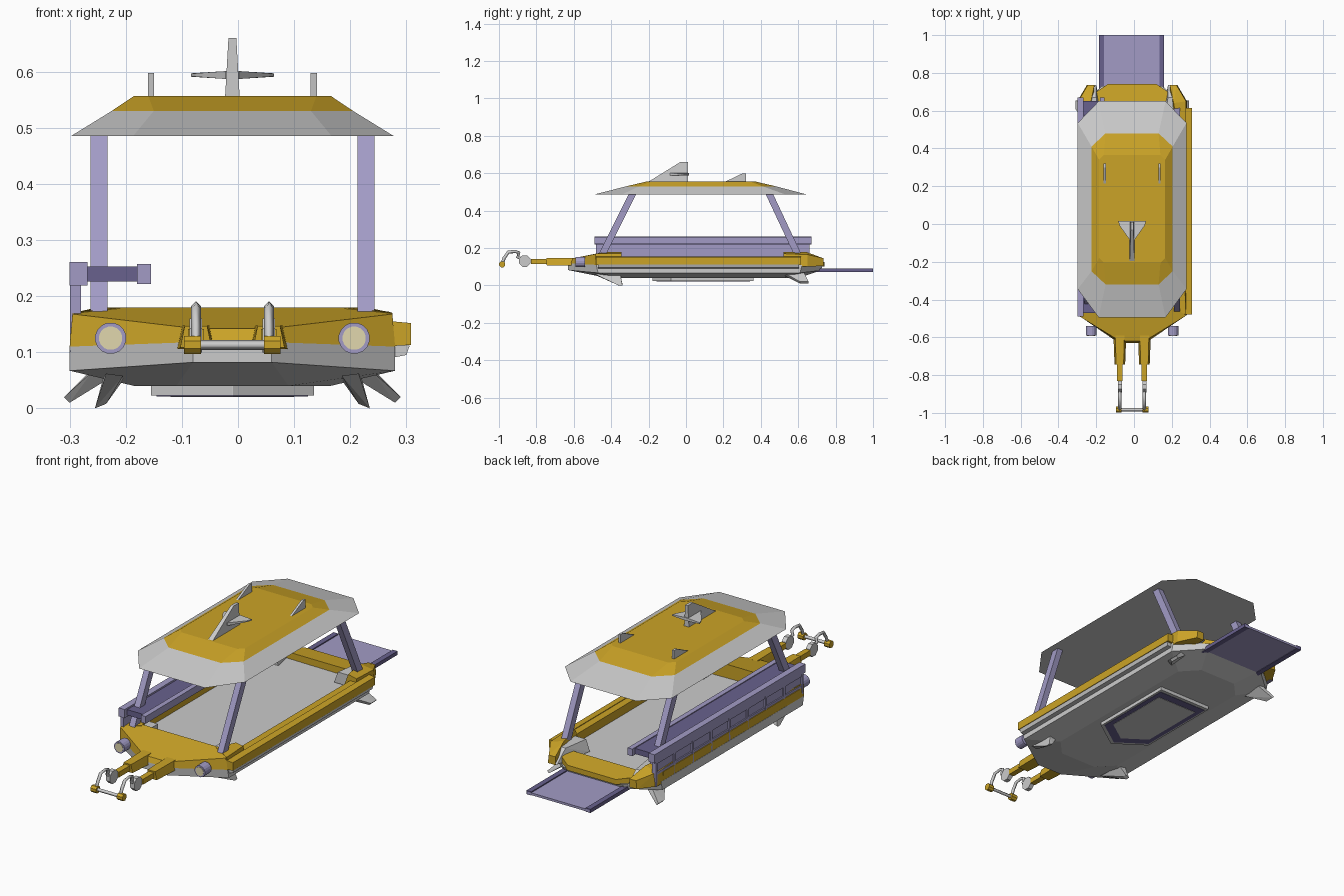
import bpy, bmesh
from math import pi, cos, sin

CX = -0.01  # centre line of the hull


def material(name, rgb):
    m = bpy.data.materials.new(name)
    m.diffuse_color = (*rgb, 1)
    return m


GOLD = material("gold", (0.60, 0.37, 0.02))
PURPLE = material("purple", (0.36, 0.33, 0.56))
DARK = material("dark_purple", (0.14, 0.12, 0.27))
CREAM = material("cream", (0.75, 0.68, 0.42))
SILVER = None


def finish(name, bm, mat):
    bmesh.ops.recalc_face_normals(bm, faces=bm.faces[:])
    me = bpy.data.meshes.new(name)
    bm.to_mesh(me)
    bm.free()
    ob = bpy.data.objects.new(name, me)
    bpy.context.collection.objects.link(ob)
    if mat:
        me.materials.append(mat)
    return ob


def hull(name, pts, mat=SILVER):
    bm = bmesh.new()
    vs = [bm.verts.new(p) for p in pts]
    r = bmesh.ops.convex_hull(bm, input=vs)
    junk = {g for g in r["geom_interior"] + r["geom_unused"] if isinstance(g, bmesh.types.BMVert)}
    bmesh.ops.delete(bm, geom=list(junk), context='VERTS')
    bmesh.ops.dissolve_limit(bm, angle_limit=0.01, verts=bm.verts[:], edges=bm.edges[:])
    return finish(name, bm, mat)


def box(name, x, y, z, mat=SILVER):
    return hull(name, [(a, b, c) for a in x for b in y for c in z], mat)


def plate(name, yz, x, w, mat=SILVER):
    """Side profile extruded across x."""
    return hull(name, [(x + s * w / 2, y, z) for s in (-1, 1) for y, z in yz], mat)


def loft(name, rings, mat=SILVER):
    """Stack of mirrored half outlines (offset, y, z), capped at both ends."""
    bm = bmesh.new()
    loops = []
    for h in rings:
        full = [(CX + x, y, z) for x, y, z in h] + [(CX - x, y, z) for x, y, z in reversed(h)]
        loops.append([bm.verts.new(p) for p in full])
    for a, b in zip(loops, loops[1:]):
        n = len(a)
        for i in range(n):
            j = (i + 1) % n
            bm.faces.new((a[i], a[j], b[j], b[i]))
    bm.faces.new(loops[0])
    bm.faces.new(loops[-1])
    return finish(name, bm, mat)


def disc(name, c, r, d, axis, n=16, mat=SILVER):
    pts = []
    for i in range(n):
        u, v = r * cos(2 * pi * (i + .5) / n), r * sin(2 * pi * (i + .5) / n)
        for s in (-d / 2, d / 2):
            o = (s, u, v) if axis == 'x' else (u, s, v)
            pts.append(tuple(a + b for a, b in zip(c, o)))
    return hull(name, pts, mat)


def tube(name, pts, r, mat=SILVER):
    cu = bpy.data.curves.new(name, 'CURVE')
    cu.dimensions = '3D'
    cu.bevel_depth, cu.bevel_resolution, cu.use_fill_caps = r, 0, True
    sp = cu.splines.new('POLY')
    sp.points.add(len(pts) - 1)
    for p, co in zip(sp.points, pts):
        p.co = (*co, 1)
    ob = bpy.data.objects.new(name, cu)
    bpy.context.collection.objects.link(ob)
    if mat:
        cu.materials.append(mat)


def octagon(w, y0, y1, cw, cy0, cy1, z):
    return [(cw, y0, z), (w, cy0, z), (w, cy1, z), (cw, y1, z)]


# Hull with sloped underside and flat deck
loft("hull", [
    octagon(0.175, -0.42, 0.60, 0.10, -0.34, 0.52, 0.04),
    [(0.07, -0.63, 0.082), (0.29, -0.47, 0.067), (0.29, 0.61, 0.067), (0.16, 0.72, 0.08)],
    [(0.07, -0.63, 0.118), (0.29, -0.48, 0.11), (0.29, 0.62, 0.11), (0.16, 0.73, 0.105)]])

# Pointed plate under the hull, with dark frame and grey centre
for nm, k, z, m in (("belly_plate", 1, 0.023, SILVER), ("belly_frame", 0.93, 0.0215, DARK),
                    ("belly_centre", 0.76, 0.020, SILVER)):
    ring = [(x * k, 0.12 + (y - 0.12) * k) for x, y in ((0.001, -0.18), (0.145, -0.08), (0.145, 0.36))]
    loft(nm, [[(x, y, z) for x, y in ring], [(x, y, 0.042) for x, y in ring]], m)

# Gold bow and stern decks
loft("bow_deck", [
    [(0.07, -0.63, 0.118), (0.29, -0.48, 0.11), (0.29, -0.43, 0.11)],
    [(0.065, -0.62, 0.142), (0.285, -0.485, 0.168), (0.23, -0.43, 0.18)]], GOLD)
loft("stern_deck", [
    [(0.25, 0.63, 0.10), (0.22, 0.68, 0.10), (0.13, 0.74, 0.10)],
    [(0.25, 0.63, 0.14), (0.22, 0.68, 0.14), (0.13, 0.74, 0.125)]], GOLD)

# Items mirrored left and right
for s, side in ((-1, "left"), (1, "right")):
    def X(o):
        return CX + s * o

    box(side + "_coaming", (X(0.25), X(0.289)), (-0.45, 0.60), (0.11, 0.152), GOLD)
    hull(side + "_bow_corner", [(X(x), y, z) for x, y, z in (
        (0.20, -0.44, 0.11), (0.29, -0.48, 0.11), (0.20, -0.44, 0.18), (0.285, -0.48, 0.17),
        (0.23, -0.345, 0.11), (0.29, -0.345, 0.11), (0.24, -0.345, 0.178), (0.28, -0.345, 0.172))], GOLD)
    box(side + "_bow_locker", (X(0.17), X(0.235)), (-0.44, -0.36), (0.11, 0.165))
    hull(side + "_stern_corner", [(X(x), y, z) for x, y, z in (
        (0.29, 0.52, 0.10), (0.29, 0.65, 0.10), (0.24, 0.735, 0.105), (0.20, 0.735, 0.105),
        (0.21, 0.52, 0.10), (0.285, 0.52, 0.17), (0.285, 0.65, 0.165), (0.24, 0.52, 0.18),
        (0.22, 0.64, 0.18), (0.235, 0.735, 0.145), (0.20, 0.735, 0.145))], GOLD)
    hull(side + "_stern_locker", [(X(x), y, z) for x, y, z in (
        (0.15, 0.54, 0.11), (0.23, 0.54, 0.11), (0.17, 0.54, 0.165), (0.23, 0.54, 0.165),
        (0.19, 0.735, 0.11), (0.22, 0.735, 0.11), (0.19, 0.67, 0.165), (0.22, 0.67, 0.165))])

    # Canopy posts
    for nm, y0, y1 in (("front", -0.45, -0.285), ("rear", 0.60, 0.445)):
        plate(f"{side}_{nm}_post", [(y0 - .02, 0.16), (y0 + .02, 0.16), (y1 - .02, 0.49), (y1 + .02, 0.49)],
              X(0.238), 0.03, PURPLE)

    # Headlights
    disc(side + "_headlight_rim", (X(0.217), -0.565, 0.125), 0.028, 0.05, 'y', 16, PURPLE)
    disc(side + "_headlight_lens", (X(0.217), -0.575, 0.125), 0.021, 0.034, 'y', 16, CREAM)

    # Fins under the hull
    hull(side + "_front_fin", [(X(x), y, z) for x, y, z in (
        (0.195, -0.49, 0.058), (0.225, -0.49, 0.062), (0.195, -0.35, 0.05), (0.23, -0.35, 0.055),
        (0.225, -0.36, 0.008), (0.245, -0.36, 0.0), (0.225, -0.34, 0.008), (0.245, -0.34, 0.0))])
    hull(side + "_rear_fin", [(X(x), y, z) for x, y, z in (
        (0.225, 0.53, 0.05), (0.25, 0.53, 0.065), (0.225, 0.63, 0.06), (0.25, 0.63, 0.07),
        (0.29, 0.61, 0.01), (0.30, 0.61, 0.02), (0.29, 0.655, 0.01), (0.30, 0.655, 0.02))])

    # Towing arms
    x = X(0.065)
    hull(side + "_arm_base", [(x + t * w, y, z) for t in (-1, 1) for w, y, z in (
        (0.034, -0.59, 0.105), (0.024, -0.59, 0.148), (0.028, -0.745, 0.108),
        (0.02, -0.745, 0.147))], GOLD)
    box(side + "_arm", (x - .014, x + .014), (-0.83, -0.74), (0.115, 0.141), GOLD)
    disc(side + "_arm_joint", (x, -0.862, 0.13), 0.033, 0.022, 'x', 8)
    tube(side + "_arm_hook", [(x, -0.875, 0.14), (x, -0.90, 0.152), (x, -0.893, 0.175), (x, -0.915, 0.182),
                              (x, -0.95, 0.178), (x, -0.973, 0.145), (x, -0.982, 0.118)], 0.009)
    disc(side + "_hook_end", (x + s * .006, -0.983, 0.113), 0.0175, 0.03, 'x', 8, GOLD)

    # Small roof fins
    plate(side + "_roof_fin", [(0.21, 0.555), (0.32, 0.555), (0.30, 0.598), (0.32, 0.598)], X(0.145), 0.011)

tube("tow_bar", [(CX - 0.065, -0.983, 0.113), (CX + 0.065, -0.983, 0.113)], 0.009)

# Canopy: silver skirt and gold crown
loft("canopy_skirt", [octagon(0.288, -0.495, 0.65, 0.177, -0.345, 0.535, 0.485),
                      octagon(0.215, -0.32, 0.48, 0.14, -0.25, 0.41, 0.53)])
loft("canopy_crown", [octagon(0.215, -0.32, 0.48, 0.14, -0.25, 0.41, 0.53),
                      octagon(0.175, -0.205, 0.365, 0.15, -0.18, 0.34, 0.557)], GOLD)

# Tail fin and cross wing on the roof
hull("roof_tail", [(CX + s * w, y, z) for s in (-1, 1) for w, y, z in (
    (0.013, -0.20, 0.555), (0.013, 0.01, 0.555), (0.007, -0.03, 0.66), (0.007, 0.01, 0.66))])
hull("roof_wing", [(CX + s * w, y, 0.594 + t) for s in (-1, 1) for w, y, h in (
    (0.074, 0.015, 0.003), (0.066, -0.01, 0.003), (0.012, -0.085, 0.007), (0.012, 0.015, 0.007))
    for t in (-h, h)])

# Side rail on the right
hull("right_rub_rail", [(x, y, z) for y in (-0.48, 0.615) for x, z in (
    (0.275, 0.155), (0.308, 0.152), (0.308, 0.113), (0.275, 0.111))], GOLD)
hull("right_rail_underside", [(x, y, z) for y in (-0.47, 0.605) for x, z in (
    (0.275, 0.112), (0.306, 0.112), (0.30, 0.095), (0.275, 0.09))])

# Counter and panelled wall on the left
Y0, Y1 = -0.49, 0.67
box("side_wall", (-0.292, -0.28), (Y0 + .01, Y1 - .01), (0.10, 0.225), PURPLE)
box("counter_outer_rail", (-0.30, -0.268), (Y0, Y1), (0.219, 0.261), PURPLE)
box("counter_top", (-0.27, -0.175), (Y0 + .02, Y1 - .02), (0.226, 0.253), DARK)
box("counter_inner_rail", (-0.18, -0.155), (Y0, Y1), (0.222, 0.257), PURPLE)
COLS = 8
for i in range(COLS + 1):
    y = Y0 + .018 + i * (Y1 - Y0 - .036) / COLS
    box("wall_rib", (-0.299, -0.29), (y - .007, y + .007), (0.10, 0.222), PURPLE)
for z in (0.105, 0.16, 0.214):
    box("wall_strip", (-0.298, -0.29), (Y0 + .011, Y1 - .011), (z - .006, z + .006), PURPLE)

# Boarding ramp with raised edges
box("ramp", (-0.18, 0.155), (0.64, 1.0), (0.075, 0.086), PURPLE)
for x in (-0.172, 0.147):
    box("ramp_edge", (x - .013, x + .013), (0.64, 1.0), (0.073, 0.091), DARK)
